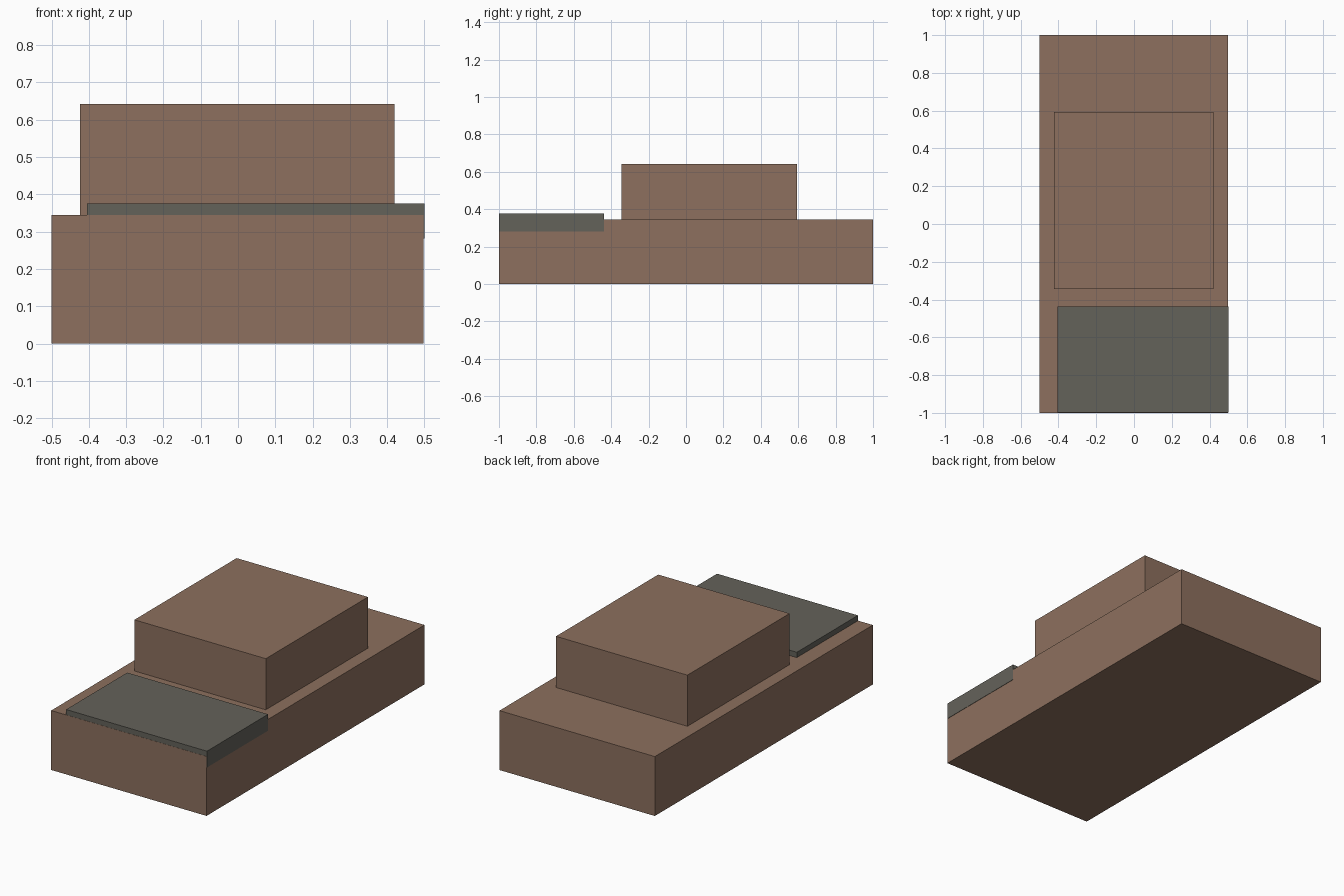
import bpy
from mathutils import Vector

cube = bpy.data.objects.get("Cube")
if cube:
    bpy.data.objects.remove(cube, do_unlink=True)


def make_material(name, rgb):
    mat = bpy.data.materials.new(name)
    mat.use_nodes = True
    colour = (*rgb, 1.0)
    mat.diffuse_color = colour
    mat.node_tree.nodes["Principled BSDF"].inputs["Base Color"].default_value = colour
    return mat


def box(name, low, high, mat):
    """Axis-aligned block between two opposite corners."""
    low, high = Vector(low), Vector(high)
    bpy.ops.mesh.primitive_cube_add(size=1, location=(low + high) / 2)
    obj = bpy.context.object
    obj.name = name
    obj.scale = high - low
    bpy.ops.object.transform_apply(location=False, rotation=False, scale=True)
    obj.data.materials.append(mat)
    return obj


brown = make_material("warm brown", (0.266, 0.162, 0.112))
grey = make_material("dark olive grey", (0.127, 0.122, 0.102))

# Long main block
box("lower_block", (-0.5, -1, 0), (0.498, 1, 0.345), brown)

# Smaller upper storey resting on it
box("upper_block", (-0.424, -0.345, 0.345), (0.42, 0.593, 0.642), brown)

# Flat slab let into the front end, just proud of the left side
box("front_slab", (-0.405, -0.999, 0.281), (0.5, -0.438, 0.376), grey)
